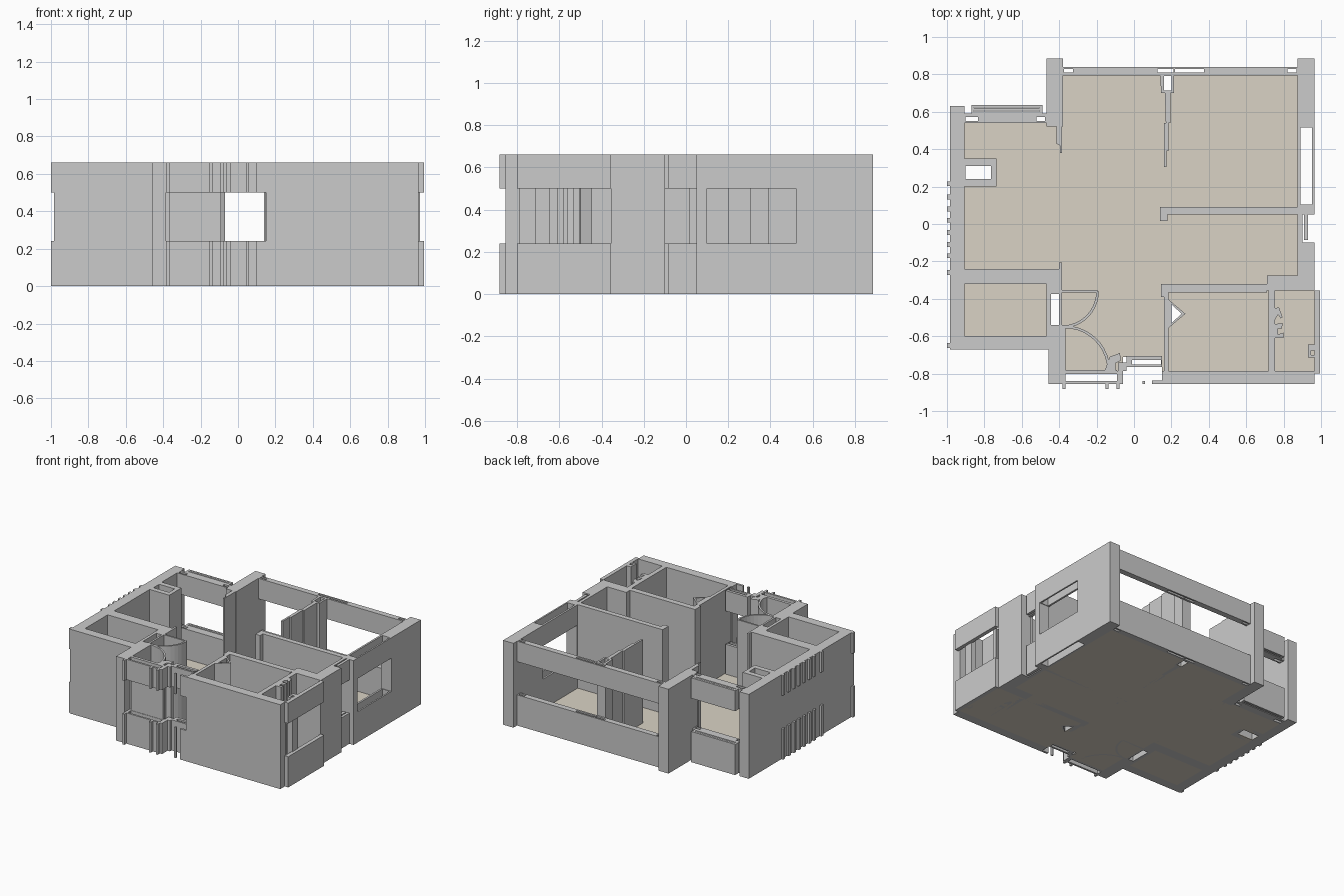
import bpy
from math import cos, sin, radians

H = 0.66                                   # wall height
FULL = [(0, H)]
BAND = [(0, 0.24), (0.50, H)]              # sill and lintel around a window


def rect(x0, y0, x1, y1):
    return [(x0, y0), (x1, y0), (x1, y1), (x0, y1)]


def arc(cx, cy, r, a0, a1, t=0.014, n=10):
    """Outline of a thin curved strip."""
    ang = [radians(a0 + (a1 - a0) * i / n) for i in range(n + 1)]
    out = [(cx + (r + t / 2) * cos(a), cy + (r + t / 2) * sin(a)) for a in ang]
    inn = [(cx + (r - t / 2) * cos(a), cy + (r - t / 2) * sin(a)) for a in ang]
    return out + inn[::-1]


def plan(name, outlines, levels=FULL, mat=None):
    """Raise plan outlines (nested ones become holes) over each height range."""
    for i, (z0, z1) in enumerate(levels):
        cu = bpy.data.curves.new(name, 'CURVE')
        cu.dimensions = '2D'
        cu.fill_mode = 'BOTH'
        cu.extrude = (z1 - z0) / 2
        for pts in outlines:
            sp = cu.splines.new('POLY')
            sp.points.add(len(pts) - 1)
            for p, (x, y) in zip(sp.points, pts):
                p.co = (x, y, 0, 1)
            sp.use_cyclic_u = True
            sp.use_smooth = False
        tmp = bpy.data.objects.new("tmp", cu)
        bpy.context.collection.objects.link(tmp)
        bpy.context.view_layer.update()
        dg = bpy.context.evaluated_depsgraph_get()
        me = bpy.data.meshes.new_from_object(tmp.evaluated_get(dg))
        bpy.data.objects.remove(tmp)
        for v in me.vertices:
            v.co.z += (z0 + z1) / 2
        for f in me.polygons:
            f.use_smooth = False
        me.materials.clear()
        if mat:
            me.materials.append(mat)
        suffix = "" if len(levels) == 1 else ("_sill", "_lintel")[i]
        ob = bpy.data.objects.new(name + suffix, me)
        bpy.context.collection.objects.link(ob)


beige = bpy.data.materials.new("floor_beige")
beige.diffuse_color = (0.70, 0.65, 0.56, 1)

# Floors, open under the hollow shafts
shaft = rect(-0.90, 0.24, -0.765, 0.31)
niche = rect(0.16, 0.715, 0.20, 0.79)
tri = [(0.20, -0.43), (0.255, -0.48), (0.20, -0.53)]
plan("main_floor", [[
    (-0.905, 0.54), (-0.468, 0.54), (-0.468, 0.52), (-0.38, 0.52), (-0.38, 0.795),
    (0.875, 0.795), (0.875, -0.275), (0.71, -0.275), (0.71, -0.355), (0.965, -0.355),
    (0.965, -0.785), (0.15, -0.785), (0.15, -0.71), (-0.06, -0.71), (-0.06, -0.785),
    (-0.385, -0.785), (-0.385, -0.24), (-0.905, -0.24)], shaft, niche, tri],
    [(0, 0.006)], beige)
plan("small_room_floor", [rect(-0.905, -0.60, -0.468, -0.32)], [(0, 0.006)], beige)

# Outer walls
plan("west_wall", [[
    (-0.985, 0.63), (-0.905, 0.63), (-0.905, -0.24), (-0.40, -0.24), (-0.40, -0.205),
    (-0.385, -0.205), (-0.385, -0.855), (-0.457, -0.855), (-0.457, -0.67), (-0.985, -0.67)],
    rect(-0.905, -0.60, -0.468, -0.32), rect(-0.445, -0.54, -0.40, -0.375)])
plan("north_west_pillar", [[
    (-0.468, 0.885), (-0.38, 0.885), (-0.38, 0.52), (-0.385, 0.52), (-0.385, 0.38),
    (-0.395, 0.38), (-0.395, 0.42), (-0.415, 0.43), (-0.415, 0.52), (-0.468, 0.52)]])
plan("north_east_pillar", [rect(0.875, 0.52, 0.965, 0.885)])
plan("east_pier", [rect(0.875, 0.05, 0.965, 0.10)])
plan("east_block", [[
    (0.875, -0.10), (0.965, -0.10), (0.965, -0.355), (0.71, -0.355),
    (0.71, -0.275), (0.875, -0.275)]])
plan("south_wall", [rect(0.15, -0.855, 0.965, -0.785)])

# Window bands
plan("north_window", [rect(-0.38, 0.795, 0.875, 0.84)] + [
    rect(a, 0.81, b, 0.828) for a, b in
    [(-0.375, -0.325), (0.125, 0.21), (0.22, 0.375), (0.82, 0.87)]], BAND)
plan("north_west_window", [rect(-0.905, 0.54, -0.468, 0.59)] + [
    rect(a, 0.55, b, 0.573) for a, b in [(-0.90, -0.835), (-0.52, -0.475)]], BAND)
for i, y in enumerate((0.595, 0.613, 0.628)):
    plan(f"bay_rail_{i}", [rect(-0.87 + 0.01 * (i == 0), y - 0.005, -0.49, y + 0.007)], BAND)
for i, x in enumerate((-0.87, -0.505)):
    plan(f"bay_end_{i}", [rect(x, 0.59, x + 0.015, 0.635)], BAND)
plan("east_window", [rect(0.875, 0.10, 0.965, 0.52), rect(0.89, 0.105, 0.953, 0.515)], BAND)
plan("east_small_window", [rect(0.875, -0.10, 0.90, 0.05)], BAND)
plan("east_small_window_pane", [rect(0.908, -0.085, 0.93, 0.05)], BAND)
plan("east_bay_window", [rect(0.965, -0.80, 0.995, -0.355)], BAND)
plan("south_window", [rect(-0.385, -0.855, -0.06, -0.785),
                      rect(-0.365, -0.84, -0.09, -0.803)], BAND)
plan("entry_window", [rect(-0.04, -0.765, 0.15, -0.705),
                      rect(-0.01, -0.75, 0.145, -0.727)], BAND)
plan("entry_post", [rect(-0.085, -0.785, -0.04, -0.74)], BAND)
plan("entry_strip", [rect(0.095, -0.855, 0.15, -0.838)], BAND)
plan("entry_stub", [rect(0.045, -0.855, 0.06, -0.84)], BAND)

# Small ribs along the west and south faces
for i, y in enumerate((0.215, 0.145, 0.08, 0.02, -0.045, -0.11, -0.17, -0.26, -0.65)):
    plan(f"west_rib_{i}", [rect(-1.0, y - 0.013, -0.985, y + 0.013)], BAND)
for i, x in enumerate((-0.375, -0.145, -0.085)):
    plan(f"south_rib_{i}", [rect(x - 0.008, -0.882, x + 0.008, -0.855)], BAND)

# Hollow shafts
plan("west_shaft", [rect(-0.905, 0.20, -0.735, 0.35), shaft])
plan("north_niche", [[(0.14, 0.795), (0.215, 0.795), (0.215, 0.70), (0.145, 0.70)], niche])
plan("corner_shaft", [[(0.18, -0.40), (0.275, -0.48), (0.18, -0.56)], tri])

# Interior partitions
plan("north_partition", [[
    (0.165, 0.70), (0.195, 0.70), (0.195, 0.54), (0.185, 0.54), (0.185, 0.39),
    (0.175, 0.39), (0.175, 0.305), (0.16, 0.305), (0.16, 0.54), (0.17, 0.54)]])
plan("middle_partition", [[
    (0.14, 0.09), (0.875, 0.09), (0.875, 0.05), (0.18, 0.05), (0.18, 0.015), (0.14, 0.015)]])
plan("south_partition", [[
    (0.145, -0.32), (0.71, -0.32), (0.71, -0.365), (0.185, -0.365), (0.185, -0.785),
    (0.16, -0.785), (0.16, -0.39), (0.145, -0.39)]])
plan("bath_partition", [rect(0.72, -0.785, 0.755, -0.355)])
plan("entry_jamb", [rect(-0.385, -0.785, -0.365, -0.54)])
plan("entry_ledge", [rect(-0.365, -0.80, -0.09, -0.78)])
plan("entry_header", [rect(-0.385, -0.365, -0.195, -0.352)])

# Curved door swings and the pier they end on
plan("upper_door_swing", [arc(-0.385, -0.36, 0.19, 0, -85)])
plan("lower_door_swing", [arc(-0.37, -0.785, 0.235, 3, 90)])
plan("entry_pier", [[
    (-0.155, -0.78), (-0.13, -0.71), (-0.075, -0.69), (-0.07, -0.73),
    (-0.10, -0.745), (-0.10, -0.785)]])

# Bath fittings
plan("bath_fitting_upper", [[
    (0.755, -0.45), (0.775, -0.445), (0.795, -0.50), (0.785, -0.505),
    (0.77, -0.485), (0.755, -0.51)]])
plan("bath_fitting_lower", [[
    (0.755, -0.535), (0.795, -0.53), (0.79, -0.56), (0.77, -0.56),
    (0.77, -0.59), (0.80, -0.58), (0.80, -0.61), (0.755, -0.61)]])
plan("bath_duct", [rect(0.93, -0.715, 0.972, -0.645), rect(0.945, -0.70, 0.965, -0.675)])
